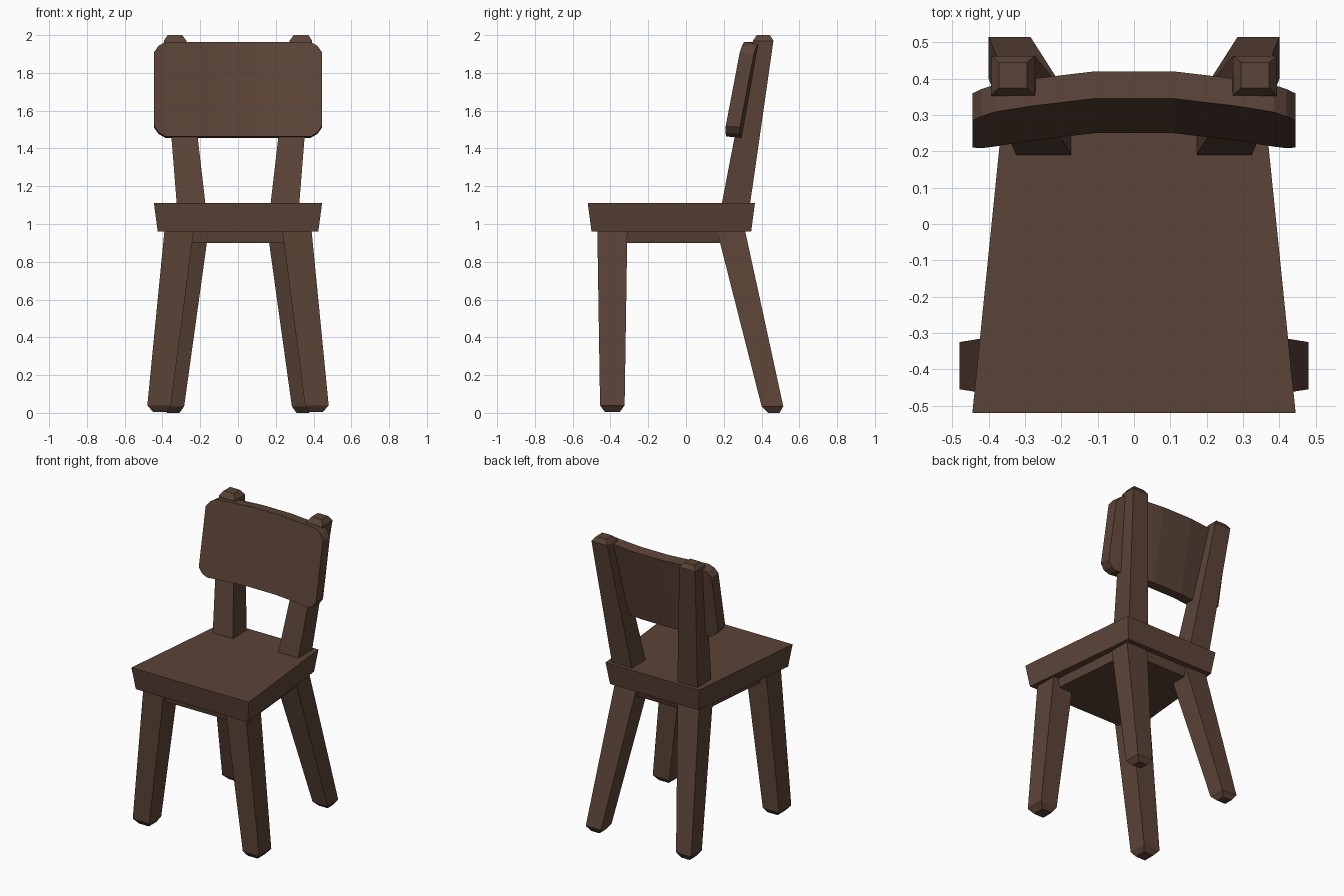
import bpy
import bmesh

cube = bpy.data.objects.get("Cube")
if cube:
    bpy.data.objects.remove(cube, do_unlink=True)

wood = bpy.data.materials.new("dark_brown_wood")
wood.use_nodes = True
BROWN = (0.105, 0.057, 0.038, 1)
wood.diffuse_color = BROWN
wood.node_tree.nodes["Principled BSDF"].inputs["Base Color"].default_value = BROWN


def loft(name, rings):
    """Skin a stack of closed rings and cap both ends."""
    bm = bmesh.new()
    loops = [[bm.verts.new(p) for p in ring] for ring in rings]
    n = len(loops[0])
    for a, b in zip(loops, loops[1:]):
        for i in range(n):
            j = (i + 1) % n
            bm.faces.new((a[i], a[j], b[j], b[i]))
    bm.faces.new(loops[0][::-1])
    bm.faces.new(loops[-1])
    bmesh.ops.recalc_face_normals(bm, faces=bm.faces)
    mesh = bpy.data.meshes.new(name)
    bm.to_mesh(mesh)
    bm.free()
    mesh.materials.append(wood)
    obj = bpy.data.objects.new(name, mesh)
    bpy.context.collection.objects.link(obj)
    return obj


def trapezoid(z, y0, half_front, y1, half_back):
    return [(-half_front, y0, z), (half_front, y0, z),
            (half_back, y1, z), (-half_back, y1, z)]


def beam(name, side, sections):
    """Tapering square beam; each section is z, inner x, outer x, front y, back y."""
    loft(name, [[(side * x0, y0, z), (side * x1, y0, z),
                 (side * x1, y1, z), (side * x0, y1, z)]
                for z, x0, x1, y0, y1 in sections])


# Seat with sloping sides, and the apron block beneath it
loft("seat", [trapezoid(0.96, -0.5, 0.425, 0.345, 0.335),
              trapezoid(1.11, -0.52, 0.445, 0.365, 0.355)])
loft("apron", [trapezoid(0.9, -0.44, 0.355, 0.29, 0.29),
               trapezoid(0.97, -0.45, 0.365, 0.31, 0.305)])

# Splayed legs with chamfered feet, and back posts with chamfered tops
for side, label in ((1, "left"), (-1, "right")):
    beam("front_leg_" + label, side, [
        (0.005, 0.375, 0.45, -0.43, -0.35),
        (0.04, 0.355, 0.48, -0.455, -0.325),
        (1.0, 0.23, 0.386, -0.47, -0.31)])
    beam("back_leg_" + label, side, [
        (0.0, 0.31, 0.375, 0.435, 0.495),
        (0.035, 0.285, 0.4, 0.4, 0.515),
        (1.0, 0.151, 0.316, 0.155, 0.305)])
    beam("back_post_" + label, side, [
        (1.0, 0.16, 0.316, 0.169, 0.324),
        (1.97, 0.273, 0.393, 0.355, 0.463),
        (2.0, 0.295, 0.372, 0.375, 0.445)])

# Curved, leaning backrest: half profile of x, backward bow, corner cut
half = [(0.445, -0.05, 0.055), (0.42, -0.045, 0.02), (0.385, -0.037, 0.0),
        (0.28, -0.02, 0.0), (0.11, 0.0, 0.0)]
profile = [(-x, b, c) for x, b, c in half] + half[::-1]
LOW, HIGH, LEAN, THICK = 1.46, 1.96, 0.19, 0.075
rings = []
for x, bow, cut in profile:
    ring = []
    for z, depth in ((LOW + cut, 0), (LOW + cut, THICK),
                     (HIGH - cut, THICK), (HIGH - cut, 0)):
        lean_y = 0.25 + LEAN * (z - LOW)
        ring.append((x, lean_y + bow + depth, z - 0.1 * (depth - THICK / 2)))
    rings.append(ring)
loft("backrest", rings)
